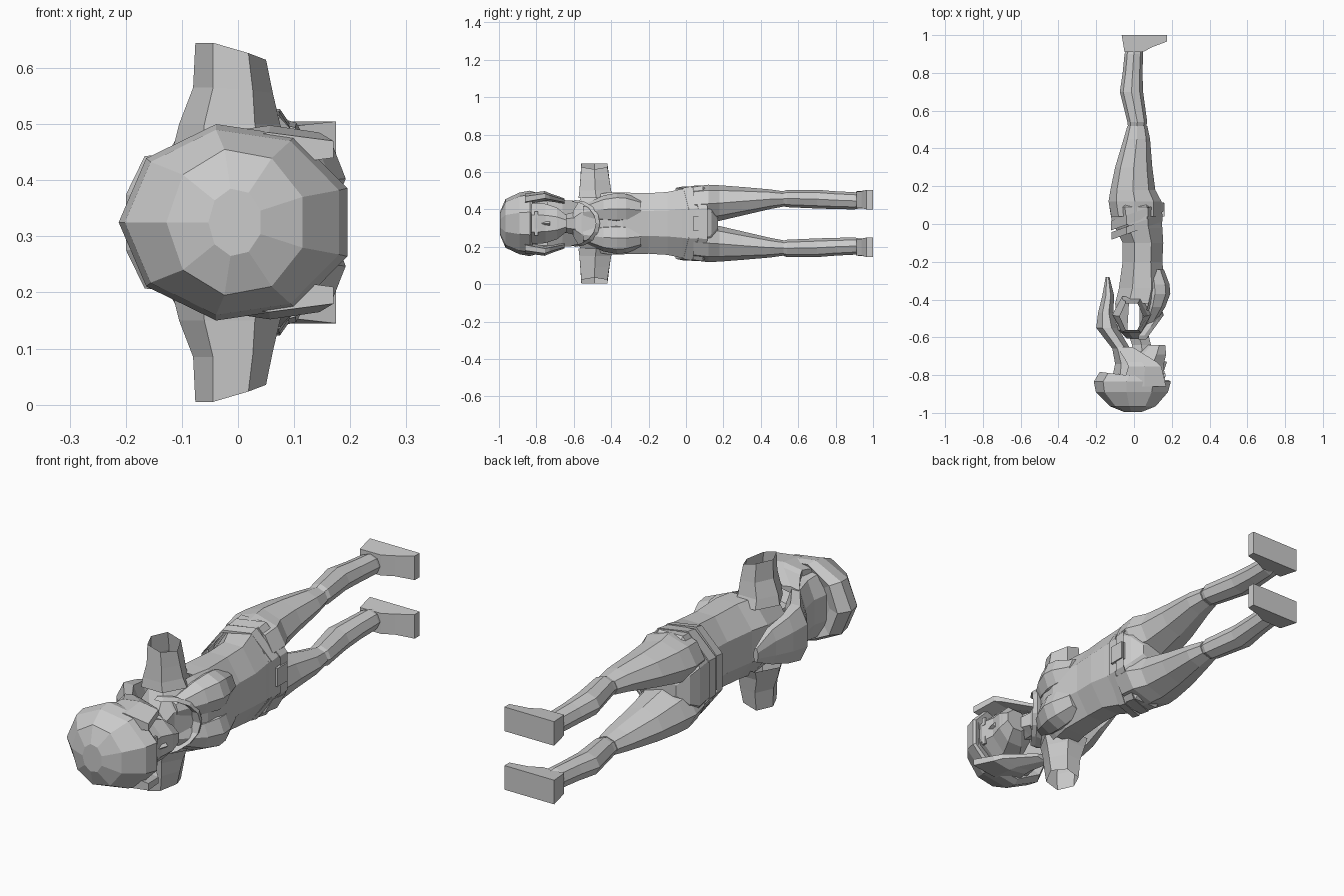
import bpy, bmesh, math

if "Cube" in bpy.data.objects:
    bpy.data.objects.remove(bpy.data.objects["Cube"])

ZC = 0.325  # mid plane of the lying figure (head at -y, front of the body at +x)
grey = bpy.data.materials.new("plain_grey")
grey.diffuse_color = (0.6, 0.6, 0.6, 1)
grey.use_nodes = True
grey.node_tree.nodes["Principled BSDF"].inputs["Base Color"].default_value = grey.diffuse_color


def finish(name, bm):
    bmesh.ops.recalc_face_normals(bm, faces=bm.faces[:])
    me = bpy.data.meshes.new(name)
    bm.to_mesh(me)
    bm.free()
    me.materials.append(grey)
    ob = bpy.data.objects.new(name, me)
    bpy.context.collection.objects.link(ob)
    return ob


def polygon(n, phase=.5):
    # unit polygon scaled to fill -1..1 both ways; phase .5 gives flat sides, 0 gives corners
    pts = [(math.cos(2 * math.pi * (i + phase) / n), math.sin(2 * math.pi * (i + phase) / n)) for i in range(n)]
    mx, mz = max(p[0] for p in pts), max(p[1] for p in pts)
    return [(a / mx, b / mz) for a, b in pts]


def ring(y, xb, xf, hz, zc=0.0, tilt=0.0, n=8, phase=.5):
    # cross-section of the body: back x, front x, half width, side offset
    xc, hx = (xb + xf) / 2, (xf - xb) / 2
    return [(xc + hx * a, y + tilt * (xc + hx * a), ZC + zc + hz * b) for a, b in polygon(n, phase)]


def loft(name, rings, caps=(True, True), drop=None):
    bm = bmesh.new()
    vs = [[bm.verts.new(p) for p in r] for r in rings]
    n = len(rings[0])
    for a, b in zip(vs, vs[1:]):
        for i in range(n):
            j = (i + 1) % n
            bm.faces.new((a[i], a[j], b[j], b[i]))
    if caps[0]:
        bm.faces.new(vs[0])
    if caps[1]:
        bm.faces.new(vs[-1])
    bmesh.ops.recalc_face_normals(bm, faces=bm.faces[:])
    if drop:
        bm.normal_update()
        gone = [f for f in bm.faces if drop(f)]
        bmesh.ops.delete(bm, geom=gone, context='FACES')
    return finish(name, bm)


def box(name, loc, size):
    bm = bmesh.new()
    bmesh.ops.create_cube(bm, size=1)
    for v in bm.verts:
        v.co = [l + c * s for l, c, s in zip(loc, v.co, size)]
    return finish(name, bm)


# torso, open at both arm holes
def arm_hole(f):
    c = f.calc_center_median()
    return abs(f.normal.z) > .9 and -.56 < c.y < -.42


loft("torso", [ring(*s) for s in (
    (-.605, -.04, .075, .065), (-.56, -.085, .085, .14), (-.42, -.10, .15, .165),
    (-.34, -.08, .165, .165), (-.2, -.06, .15, .162), (-.1, -.06, .155, .168),
    (-.02, -.10, .15, .185), (.04, -.12, .145, .195))], drop=arm_hole)
loft("pelvis", [ring(*s) for s in (
    (.0, -.115, .148, .192), (.09, -.13, .15, .2), (.135, -.115, .13, .15), (.17, -.07, .09, .05))])

# chest, merging softly into the torso
for s in (-1, 1):
    loft("chest_side", [ring(y, .03, xf, hz, s * zc, phase=0) for y, xf, hz, zc in (
        (-.55, .095, .04, .06), (-.44, .165, .075, .075), (-.37, .192, .085, .078),
        (-.32, .188, .08, .078), (-.24, .158, .06, .07))])

# neckline band, a raised strip curving down over the chest
strip = []
for i in range(9):
    t = math.pi * (i / 8 - .5)
    y, z, x = -.59 + .13 * math.cos(t), ZC + .125 * math.sin(t), .055 + .095 * math.cos(t)
    k = .022
    strip.append([(x - .03, y, z), (x, y, z), (x + .008, y - k, z - k * .4 * math.sin(t)),
                  (x - .03, y - k, z - k * .4 * math.sin(t))])
loft("neckline", strip)

# hip bands and buckle
for name, y0, y1, g in (("waist_band", -.04, .0, .0), ("belt", .01, .06, .004)):
    loft(name, [ring(y, -.118 - g, .152 + g, hz + g, tilt=.36) for y, hz in (
        (y0, .18), (y0, .19), (y1, .198), (y1, .18))], (False, False))
box("buckle", (.152, .075, ZC), (.02, .07, .08))

# sleeves: open hexagonal tubes pointing out to both sides
for s in (-1, 1):
    rows = []
    for z, x0, x1, y0, y1, slant in ((.135, -.115, .09, -.575, -.385, 0),
                                     (.175, -.105, .075, -.57, -.40, 0),
                                     (.24, -.08, .062, -.565, -.41, .1),
                                     (.32, -.076, .05, -.56, -.42, .38)):
        r = []
        for a, b in polygon(6):
            x = (x0 + x1) / 2 + b * (x1 - x0) / 2
            r.append((x, (y0 + y1) / 2 + a * (y1 - y0) / 2, ZC + s * (z - slant * max(0, x + .03))))
        rows.append(r)
    loft("sleeve", rows, (False, False))

# legs and shoes
SHOE = ((-.05, .91), (.05, .912), (.10, .938), (.175, .966), (.175, 1), (-.065, 1))


def leg(name, s, table):
    loft(name, [ring(y, xb, xf, (zo - zi) / 2, s * (zo + zi) / 2, phase=0) for y, xb, xf, zi, zo in table])


for s in (-1, 1):
    leg("leg", s, ((.04, -.12, .14, .002, .197), (.12, -.135, .145, .004, .207), (.18, -.125, .113, .014, .204),
                   (.3, -.10, .097, .042, .195), (.45, -.055, .085, .077, .182), (.52, -.035, .07, .09, .172)))
    leg("lower_leg", s, ((.5, -.03, .06, .098, .165), (.54, -.035, .07, .087, .18), (.7, -.075, .048, .08, .18),
                         (.8, -.06, .045, .077, .172), (.9, -.05, .048, .075, .167), (.925, -.04, .045, .08, .16)))
    loft("shoe", [[(x, y, ZC + s * (z if y > .95 else .125 + (z - .125) * .85)) for x, y in SHOE]
                  for z in (.075, .18)])

# neck and face
loft("neck", [ring(*s, n=6) for s in ((-.72, -.01, .10, .055), (-.64, -.01, .09, .05), (-.58, -.03, .075, .065))])
loft("face", [ring(*s) for s in (
    (-.9, -.1, .14, .10), (-.81, -.08, .165, .11), (-.75, -.05, .156, .105),
    (-.69, .0, .17, .085), (-.64, .06, .165, .045))])
bm = bmesh.new()
tip = [bm.verts.new(p) for p in ((.155, -.79, ZC), (.155, -.725, ZC - .016), (.155, -.725, ZC + .016), (.174, -.73, ZC))]
for i, j, k in ((0, 1, 3), (1, 2, 3), (2, 0, 3), (0, 2, 1)):
    bm.faces.new((tip[i], tip[j], tip[k]))
finish("nose", bm)
for s in (-1, 1):
    box("eye", (.161, -.80, ZC + s * .046), (.009, .018, .036))
    box("eyebrow", (.161, -.835, ZC + s * .046), (.009, .009, .044))
    box("ear", (.03, -.77, ZC + s * .108), (.04, .06, .02))
box("mouth", (.165, -.675, ZC), (.009, .01, .045))

# hair: faceted cap
loft("hair_cap", [ring(y, xb, xf, hz, tilt=t, n=9, phase=p) for y, xb, xf, hz, t, p in (
    (-.995, -.05, .04, .06, 0, .5), (-.965, -.12, .115, .13, 0, .5), (-.89, -.19, .18, .165, 0, .5),
    (-.835, -.2, .195, .175, 0, .5), (-.805, -.17, .185, .165, -.12, .5), (-.82, -.12, .15, .12, -.12, .5))])
# side locks framing the face
for s in (-1, 1):
    loft("side_lock", [ring(y, xb, xf, h, s * z, n=6) for y, xb, xf, h, z in (
        (-.86, -.06, .17, .03, .13), (-.755, -.03, .145, .026, .147),
        (-.73, -.04, .12, .022, .14), (-.65, -.09, -.01, .014, .12))])
# hair hanging down the back, curling to a point
loft("back_hair", [ring(*s, n=8) for s in (
    (-.84, -.12, .03, .14), (-.74, -.10, .01, .13), (-.66, -.115, -.02, .125), (-.55, -.2, -.085, .118),
    (-.47, -.19, -.11, .10), (-.38, -.168, -.105, .075), (-.28, -.15, -.13, .03))])
